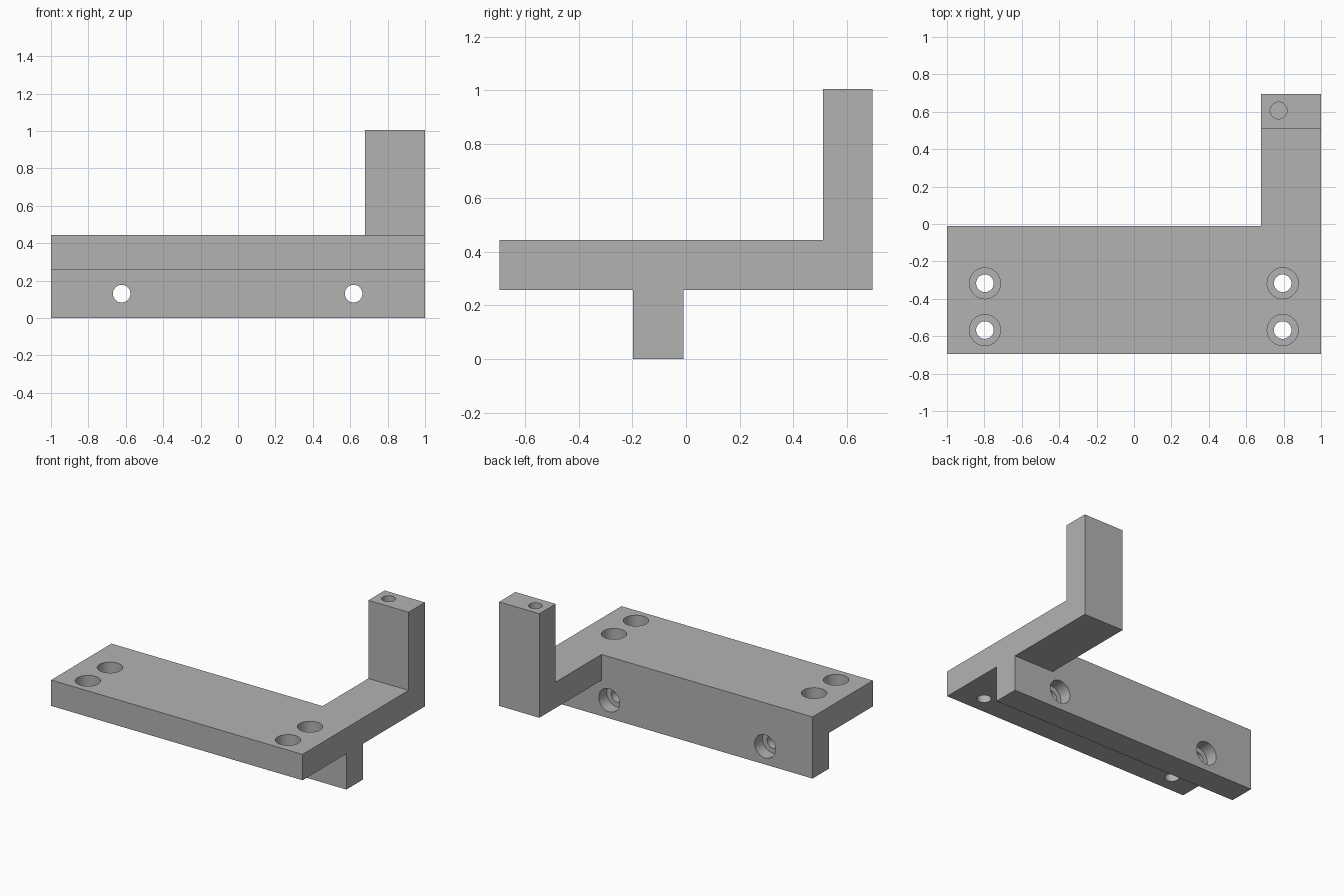
import bpy, bmesh
from math import cos, sin, tau
from mathutils import Vector, Matrix

if "Cube" in bpy.data.objects:
    bpy.data.objects.remove(bpy.data.objects["Cube"], do_unlink=True)

GREY = (0.45, 0.45, 0.45, 1)
grey = bpy.data.materials.new("plain_grey")
grey.use_nodes = True
grey.diffuse_color = GREY
grey.node_tree.nodes["Principled BSDF"].inputs["Base Color"].default_value = GREY

# Main levels and edges
FRONT, RIB_FRONT, RIB_BACK, POST_FRONT, BACK = -0.695, -0.197, -0.01, 0.51, 0.695
PLATE_LOW, PLATE_TOP, POST_TOP = 0.257, 0.443, 1.005
ARM_X = 0.68
HOLE_R, BORE_R, BORE_DEPTH = 0.047, 0.083, 0.09


def make_object(name, bm):
    bmesh.ops.recalc_face_normals(bm, faces=bm.faces)
    mesh = bpy.data.meshes.new(name)
    bm.to_mesh(mesh)
    bm.free()
    obj = bpy.data.objects.new(name, mesh)
    bpy.context.collection.objects.link(obj)
    mesh.materials.append(grey)
    return obj


def extrude(bm, face, offset):
    """Extrude one face by an offset and return the new cap."""
    new = bmesh.ops.extrude_face_region(bm, geom=[face])["geom"]
    verts = [g for g in new if isinstance(g, bmesh.types.BMVert)]
    bmesh.ops.translate(bm, verts=verts, vec=offset)
    if face.is_valid:
        bm.faces.remove(face)
    return next(g for g in new if isinstance(g, bmesh.types.BMFace))


def face_at(bm, x, y, z):
    target = Vector((x, y, z))
    return min(bm.faces, key=lambda f: (f.calc_center_median() - target).length)


def stepped_cutter(bm, top, axis, steps):
    """Add a closed round cutter; steps are (radius, depth below the opening)."""
    turn = Vector((0, 0, 1)).rotation_difference(Vector(axis)).to_matrix()
    sides = 48
    rings = []
    for radius, depth in steps:
        ring = []
        for i in range(sides):
            a = tau * i / sides
            point = Vector((radius * cos(a), radius * sin(a), -depth))
            ring.append(bm.verts.new(Vector(top) + turn @ point))
        rings.append(ring)
    for a, b in zip(rings, rings[1:]):
        for i in range(sides):
            j = (i + 1) % sides
            bm.faces.new((a[i], a[j], b[j], b[i]))
    bm.faces.new(rings[0])
    bm.faces.new(rings[-1][::-1])


# Plate with rib below, as a profile extruded in two lengths
bm = bmesh.new()
profile = [(FRONT, PLATE_LOW), (RIB_FRONT, PLATE_LOW), (RIB_FRONT, 0), (RIB_BACK, 0),
           (RIB_BACK, PLATE_LOW), (RIB_BACK, PLATE_TOP), (FRONT, PLATE_TOP)]
start = bm.faces.new([bm.verts.new((-1, y, z)) for y, z in profile])
start_copy = bmesh.ops.duplicate(bm, geom=[start])["geom"]
cap = next(g for g in start_copy if isinstance(g, bmesh.types.BMFace))
cap = extrude(bm, cap, (1 + ARM_X, 0, 0))
extrude(bm, cap, (1 - ARM_X, 0, 0))
bmesh.ops.remove_doubles(bm, verts=bm.verts, dist=0.0001)

# Arm to the back and post standing on its end
mid_x, mid_z = (ARM_X + 1) / 2, (PLATE_LOW + PLATE_TOP) / 2
cap = extrude(bm, face_at(bm, mid_x, RIB_BACK, mid_z), (0, POST_FRONT - RIB_BACK, 0))
extrude(bm, cap, (0, BACK - POST_FRONT, 0))
extrude(bm, face_at(bm, mid_x, (POST_FRONT + BACK) / 2, PLATE_TOP),
        (0, 0, POST_TOP - PLATE_TOP))
bmesh.ops.recalc_face_normals(bm, faces=bm.faces)
bmesh.ops.dissolve_limit(bm, angle_limit=0.01, verts=bm.verts, edges=bm.edges)
bracket = make_object("mounting_bracket", bm)

# Counterbored holes through plate and rib, blind hole in the post
bm = bmesh.new()
bore = [(BORE_R, -0.05), (BORE_R, BORE_DEPTH), (HOLE_R, BORE_DEPTH), (HOLE_R, 0.24)]
for x in (-0.797, 0.795):
    for y in (-0.567, -0.317):
        stepped_cutter(bm, (x, y, PLATE_TOP), (0, 0, 1), bore)
for x in (-0.622, 0.618):
    stepped_cutter(bm, (x, RIB_BACK, 0.13), (0, 1, 0), bore)
stepped_cutter(bm, (0.773, 0.607, POST_TOP), (0, 0, 1), [(0.045, -0.05), (0.045, 0.3)])
cutter = make_object("hole_cutters", bm)
cutter.hide_render = True

# Cut the holes and drop the cutters
cut = bracket.modifiers.new("holes", "BOOLEAN")
cut.operation = "DIFFERENCE"
cut.solver = "EXACT"
cut.object = cutter
bpy.ops.object.select_all(action="DESELECT")
bpy.context.view_layer.objects.active = bracket
bracket.select_set(True)
bpy.ops.object.modifier_apply(modifier=cut.name)
bpy.data.objects.remove(cutter, do_unlink=True)
bpy.ops.object.shade_smooth_by_angle()
